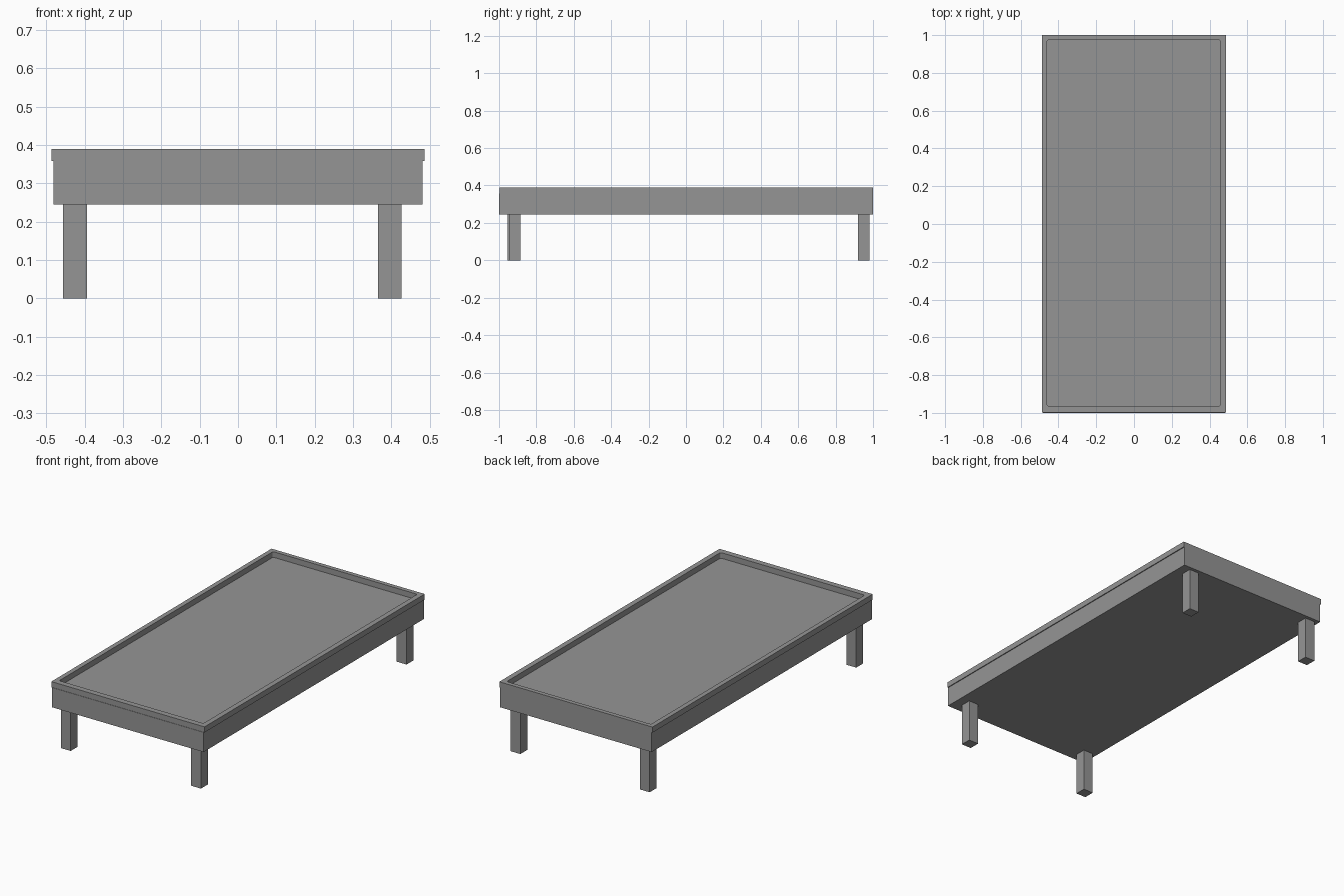
import bpy
import bmesh

cube = bpy.data.objects.get("Cube")
if cube:
    bpy.data.objects.remove(cube, do_unlink=True)

grey = bpy.data.materials.new("mid_grey")
grey.use_nodes = True
grey.diffuse_color = (0.3, 0.3, 0.3, 1)
grey.node_tree.nodes["Principled BSDF"].inputs["Base Color"].default_value = (0.3, 0.3, 0.3, 1)


def add_object(name, bm):
    bmesh.ops.recalc_face_normals(bm, faces=bm.faces)
    mesh = bpy.data.meshes.new(name)
    bm.to_mesh(mesh)
    bm.free()
    mesh.materials.append(grey)
    obj = bpy.data.objects.new(name, mesh)
    bpy.context.collection.objects.link(obj)
    return obj


def box_bmesh(low, high):
    bm = bmesh.new()
    bmesh.ops.create_cube(bm, size=1)
    for v in bm.verts:
        for i in range(3):
            v.co[i] = high[i] if v.co[i] > 0 else low[i]
    return bm


def box(name, low, high):
    return add_object(name, box_bmesh(low, high))


# Deep apron and table bed
box("table_bed", (-0.482, -1, 0.245), (0.481, 1, 0.358))

# Raised rim, opened with a slightly round-cornered cutter
rim = box("raised_rim", (-0.487, -0.998, 0.358), (0.486, 1, 0.39))
bm = box_bmesh((-0.46, -0.965, 0.3), (0.456, 0.975, 0.45))
upright = [e for e in bm.edges if abs(e.verts[0].co.z - e.verts[1].co.z) > 0.1]
bmesh.ops.bevel(bm, geom=upright, offset=0.01, segments=3, profile=0.5, affect='EDGES')
cutter = add_object("rim_opening_cutter", bm)
cutter.hide_render = True
cutter.hide_viewport = True

cut = rim.modifiers.new("opening", 'BOOLEAN')
cut.operation = 'DIFFERENCE'
cut.solver = 'EXACT'
cut.object = cutter
bpy.context.view_layer.objects.active = rim
rim.select_set(True)
bpy.ops.object.modifier_apply(modifier=cut.name)
bpy.data.objects.remove(cutter, do_unlink=True)

# Four square legs
legs = {
    "front_right_leg": (-0.425, -0.924),
    "front_left_leg": (0.396, -0.915),
    "back_right_leg": (-0.425, 0.95),
    "back_left_leg": (0.396, 0.95),
}
half = 0.031
for name, (x, y) in legs.items():
    box(name, (x - half, y - half, 0), (x + half, y + half, 0.245))
